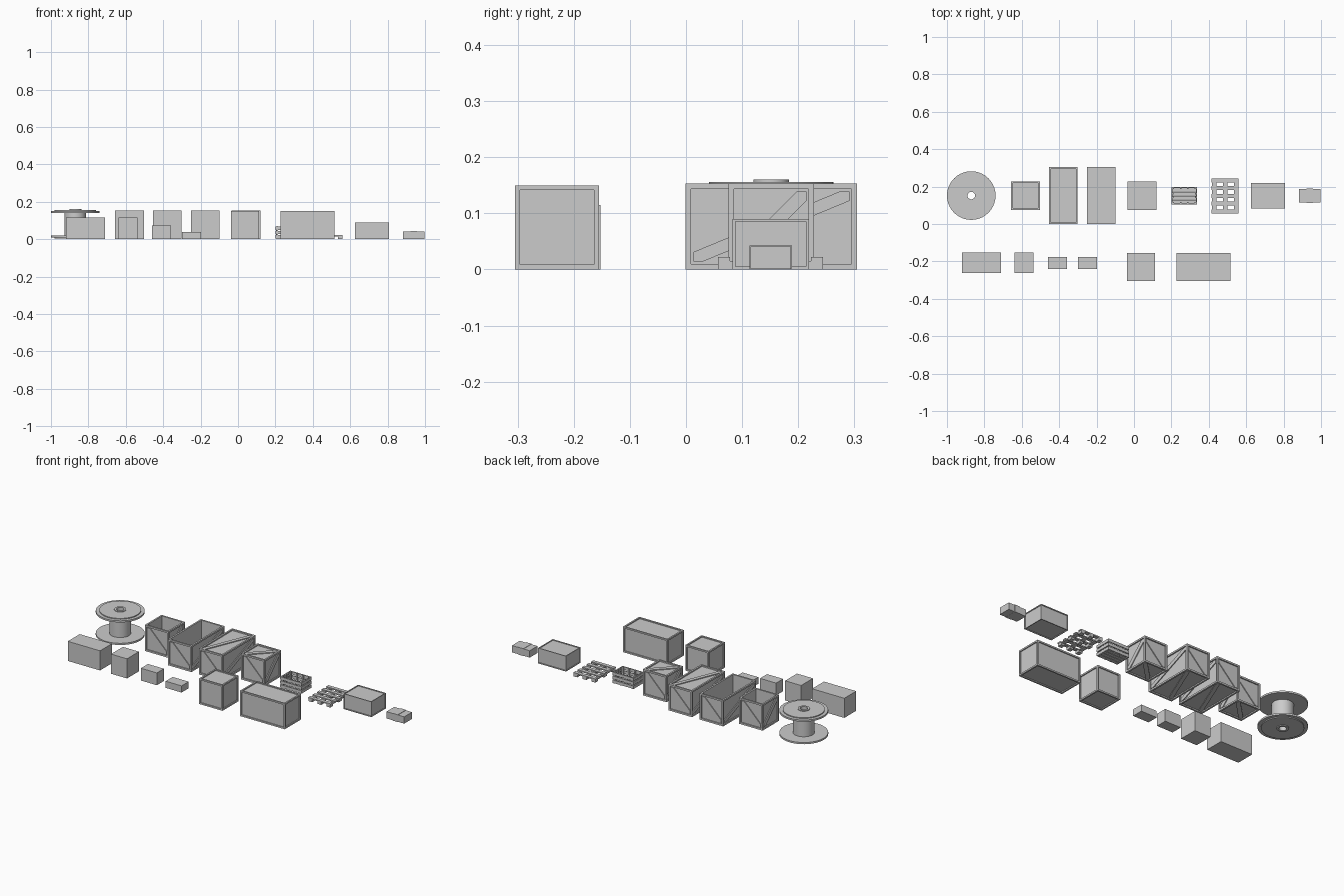
import bpy, bmesh, math
from mathutils import Vector

if "Cube" in bpy.data.objects:
    bpy.data.objects.remove(bpy.data.objects["Cube"])

ROW = 0.152   # y centre of the back row


def finish(name, bm):
    bmesh.ops.recalc_face_normals(bm, faces=bm.faces)
    me = bpy.data.meshes.new(name)
    bm.to_mesh(me)
    bm.free()
    ob = bpy.data.objects.new(name, me)
    bpy.context.collection.objects.link(ob)
    return ob


def add_box(bm, x0, x1, y0, y1, z0, z1):
    vs = bmesh.ops.create_cube(bm, size=1)["verts"]
    for v in vs:
        v.co = Vector(((x0 + x1) / 2 + v.co.x * (x1 - x0),
                       (y0 + y1) / 2 + v.co.y * (y1 - y0),
                       (z0 + z1) / 2 + v.co.z * (z1 - z0)))


def plain_box(name, *b):
    bm = bmesh.new()
    add_box(bm, *b)
    return finish(name, bm)


def framed_box(name, b, t, d, open_top=False, brace=0.0):
    """Box with a raised frame on every face; optional hollow top and braces."""
    x0, x1, y0, y1, z0, z1 = b
    bm = bmesh.new()
    add_box(bm, *b)
    bm.normal_update()
    faces = list(bm.faces)
    bmesh.ops.inset_individual(bm, faces=faces, thickness=t, depth=0)
    bm.normal_update()
    for f in faces:
        n = f.normal.copy()
        depth = (z1 - z0 - t) if (open_top and n.z > 0.5) else d
        bmesh.ops.inset_individual(bm, faces=[f], thickness=0, depth=0)
        for v in f.verts:
            v.co -= n * depth
    if brace:
        add_braces(bm, b, t, d, open_top, brace)
    return finish(name, bm)


def add_braces(bm, b, t, d, open_top, w):
    """Diagonal board in the recess of each face, corner to corner."""
    c = Vector(((b[0] + b[1]) / 2, (b[2] + b[3]) / 2, (b[4] + b[5]) / 2))
    h = Vector(((b[1] - b[0]) / 2, (b[3] - b[2]) / 2, (b[5] - b[4]) / 2))
    X, Y, Z = Vector((1, 0, 0)), Vector((0, 1, 0)), Vector((0, 0, 1))
    sides = [(X, Y, Z), (-X, -Y, Z), (-Y, -X, Z), (Y, X, Z), (Z, X, Y), (-Z, X, Y)]
    for n, u, v in sides:
        if open_top and n.z > 0.5:
            continue
        hn, hu, hv = (sum(abs(a[i]) * h[i] for i in range(3)) for a in (n, u, v))
        hu, hv = hu - t, hv - t
        prof = [(-hu, -hv), (-hu + w, -hv), (hu, hv - w), (hu, hv), (hu - w, hv), (-hu, -hv + w)]
        lo = [bm.verts.new(c + n * (hn - d) + u * p + v * q) for p, q in prof]
        hi = [bm.verts.new(c + n * (hn - 0.002) + u * p + v * q) for p, q in prof]
        bm.faces.new(lo)
        bm.faces.new(hi)
        for i in range(6):
            j = (i + 1) % 6
            bm.faces.new((lo[i], lo[j], hi[j], hi[i]))


# Cable spool: turned profile, mirrored about mid height
half = [(0.02, 0.16), (0.032, 0.16), (0.032, 0.156), (0.111, 0.156), (0.111, 0.151),
        (0.13, 0.151), (0.13, 0.141), (0.058, 0.141)]
prof = half + [(r, 0.16 - z) for r, z in reversed(half)]
bm = bmesh.new()
N = 40
rings = [[bm.verts.new((-0.87 + r * math.cos(2 * math.pi * k / N),
                        ROW + r * math.sin(2 * math.pi * k / N), z)) for r, z in prof]
         for k in range(N)]
for k in range(N):
    a, c = rings[k], rings[(k + 1) % N]
    for i in range(len(prof)):
        j = (i + 1) % len(prof)
        bm.faces.new((a[i], a[j], c[j], c[i]))
spool = finish("cable_spool", bm)
bpy.context.view_layer.objects.active = spool
spool.select_set(True)
bpy.ops.object.shade_smooth_by_angle(angle=math.radians(30))

# Braced wooden crates
for name, xc, hy, is_open in [("open_crate", -0.58, 0.0765, True),
                              ("open_long_crate", -0.378, 0.153, True),
                              ("closed_long_crate", -0.176, 0.153, False),
                              ("closed_crate", 0.043, 0.0765, False)]:
    framed_box(name, (xc - 0.0765, xc + 0.0765, ROW - hy, ROW + hy, 0, 0.153),
               0.014, 0.007, is_open, 0.017)

# Framed containers
framed_box("metal_case", (0.625, 0.806, 0.083, 0.219, 0, 0.09), 0.007, 0.004)
framed_box("panel_cube", (-0.038, 0.113, -0.305, -0.155, 0, 0.15), 0.0125, 0.006)
framed_box("panel_chest", (0.228, 0.517, -0.305, -0.155, 0, 0.15), 0.0125, 0.006)

# Plain boxes
plain_box("long_carton", -0.92, -0.711, -0.262, -0.152, 0, 0.115)
plain_box("cube_carton", -0.64, -0.536, -0.262, -0.152, 0, 0.115)
plain_box("small_carton", -0.461, -0.357, -0.241, -0.176, 0, 0.072)
plain_box("flat_carton", -0.3, -0.197, -0.241, -0.176, 0, 0.039)

# Parcel with a wrapped band
plain_box("parcel", 0.882, 0.997, 0.115, 0.187, 0.001, 0.041)
plain_box("parcel_band", 0.922, 0.957, 0.113, 0.189, 0, 0.043)

# Slatted tray: three rows of slats on posts, slatted floor
bm = bmesh.new()
x0, x1, y0, y1 = 0.2, 0.338, 0.105, 0.199
for z in (0.004, 0.027, 0.05):
    for y in (y0, y1 - 0.006):
        add_box(bm, x0, x1, y, y + 0.006, z, z + 0.017)
    for x in (x0, x1 - 0.006):
        add_box(bm, x, x + 0.006, y0 + 0.006, y1 - 0.006, z, z + 0.017)
for i in range(4):
    x = x0 + 0.006 + i * 0.0393
    for y in (y0 + 0.004, y1 - 0.012):
        add_box(bm, x, x + 0.008, y, y + 0.008, 0, 0.069)
for i in range(2):
    y = y0 + 0.0345 + i * 0.017
    for x in (x0 + 0.004, x1 - 0.012):
        add_box(bm, x, x + 0.008, y, y + 0.008, 0.004, 0.067)
for i in range(4):
    y = y0 + 0.006 + i * 0.0212
    add_box(bm, x0 + 0.003, x1 - 0.003, y, y + 0.0185, 0.002, 0.008)
finish("slatted_tray", bm)

# Pallet: deck slats, stringers and blocks
bm = bmesh.new()
px0, px1, py0, py1 = 0.415, 0.56, 0.057, 0.244
for i in range(5):
    y = py0 + i * (py1 - py0 - 0.021) / 4
    add_box(bm, px0, px1, y, y + 0.021, 0.015, 0.022)
for i in range(3):
    x = px0 + 0.002 + i * (px1 - px0 - 0.028) / 2
    add_box(bm, x, x + 0.024, py0, py1, 0.010, 0.0152)
    for j in range(3):
        y = py0 + j * (py1 - py0 - 0.027) / 2
        add_box(bm, x, x + 0.024, y, y + 0.027, 0, 0.0102)
finish("pallet", bm)
